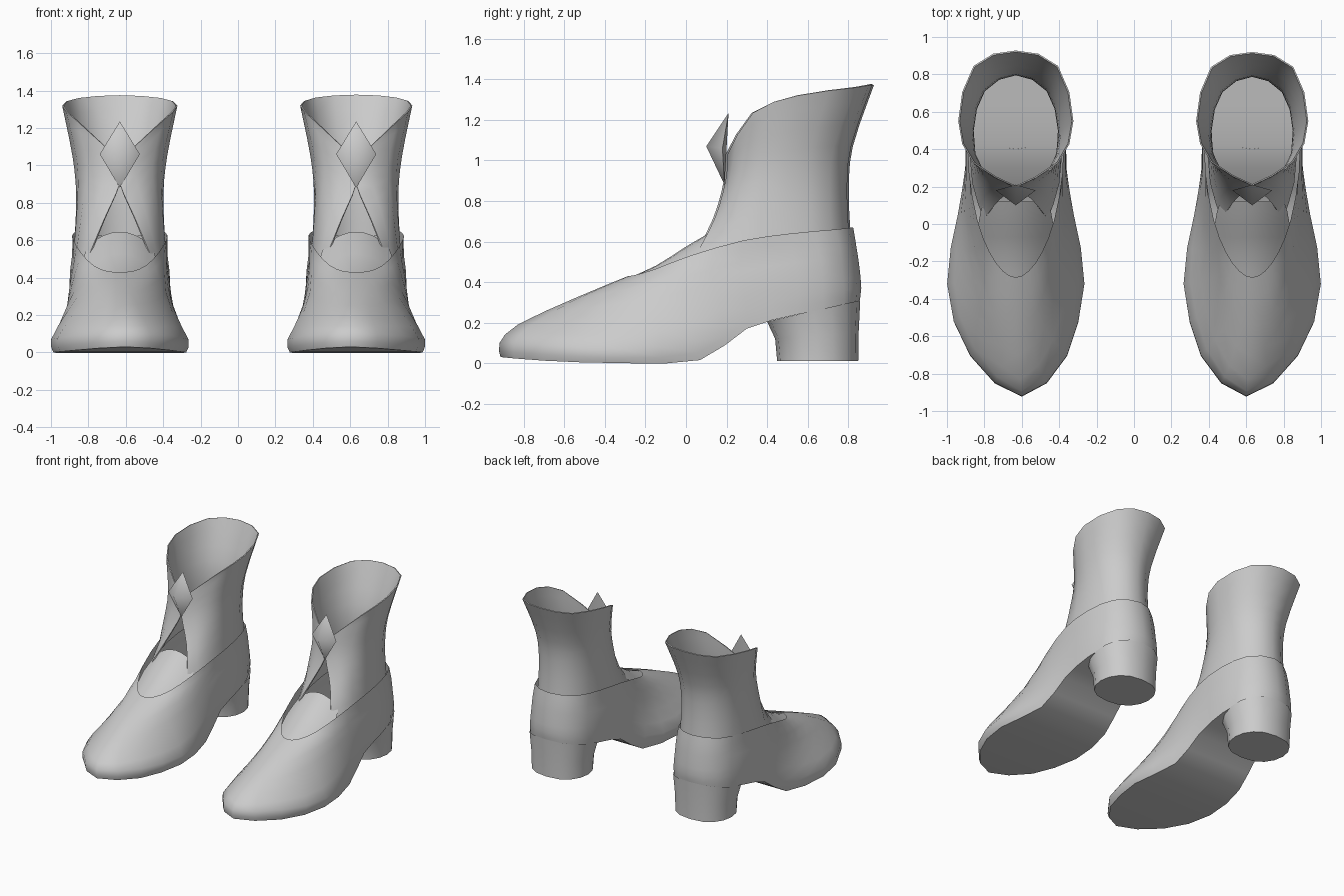
import bpy, bmesh, math
from mathutils import Vector

cube = bpy.data.objects.get("Cube")
if cube:
    bpy.data.objects.remove(cube, do_unlink=True)

GREY = (0.6, 0.6, 0.6, 1.0)
material = bpy.data.materials.new("plain grey")
material.use_nodes = True
material.diffuse_color = GREY
material.node_tree.nodes["Principled BSDF"].inputs["Base Color"].default_value = GREY

BOOT_X = 0.632  # distance of each boot's centre line from the middle


def spline(keys, steps, before=None, after=None):
    """Smooth curve through the keys, with optional phantom end points."""
    pts = [Vector(k) for k in keys]
    pts = [before or pts[0]] + pts + [after or pts[-1]]
    out = []
    for a, b, c, d in zip(pts, pts[1:], pts[2:], pts[3:]):
        for i in range(steps):
            t = i / steps
            out.append(b + (c - a) * (t / 2) + (a * 2 - b * 5 + c * 4 - d) * (t * t / 2)
                       + (b * 3 - a - c * 3 + d) * (t ** 3 / 2))
    return out + [pts[-2]]


def mirrored(p):
    return Vector((-p[0], p[1], p[2]))


def half_shell(levels, around, upward, closed_front):
    """Grid of points for one half of a boot shell, from back to front."""
    rows = [spline(k, around, mirrored(k[1]), mirrored(k[-2]) if closed_front else None)
            for k in levels]
    columns = [spline(c, upward) for c in zip(*rows)]
    return [[Vector((max(p.x, 0), p.y, p.z)) for p in row] for row in zip(*columns)]


def add_grid(bm, rows):
    verts = [[bm.verts.new(p) for p in row] for row in rows]
    for r, s in zip(verts, verts[1:]):
        for i in range(len(r) - 1):
            bm.faces.new((r[i], r[i + 1], s[i + 1], s[i]))


def add_both_halves(bm, rows):
    add_grid(bm, rows)
    add_grid(bm, [[mirrored(p) for p in reversed(row)] for row in rows])


def finish(bm, name, side, angle=40, thickness=0):
    """Weld, place on its side of the pair and shade."""
    bmesh.ops.remove_doubles(bm, verts=bm.verts[:], dist=0.0005)
    for v in bm.verts:
        toe_in = 0.03 * max(0, (-v.co.y - 0.5) / 0.4)
        v.co.x = side * (BOOT_X + v.co.x - toe_in)
    bmesh.ops.recalc_face_normals(bm, faces=bm.faces[:])
    if thickness:
        bmesh.ops.solidify(bm, geom=bm.faces[:], thickness=thickness)
        bmesh.ops.recalc_face_normals(bm, faces=bm.faces[:])
    mesh = bpy.data.meshes.new(name)
    bm.to_mesh(mesh)
    bm.free()
    mesh.materials.append(material)
    obj = bpy.data.objects.new(name, mesh)
    bpy.context.collection.objects.link(obj)
    bpy.ops.object.select_all(action="DESELECT")
    obj.select_set(True)
    bpy.context.view_layer.objects.active = obj
    bpy.ops.object.shade_smooth_by_angle(angle=math.radians(angle))


# Shoe outlines from heel back to toe tip, sole edge first, rim last
sole_edge = [(0, .855, .3), (.19, .78, .28), (.26, .55, .24), (.27, .3, .17),
             (.3, .07, .015), (.355, -.32, 0), (.25, -.7, .012), (0, -.915, .03)]
welt = [(0, .865, .37), (.195, .78, .36), (.265, .55, .33), (.27, .3, .26),
        (.31, .05, .11), (.367, -.32, .07), (.26, -.7, .09), (0, -.92, .1)]
side_line = [(0, .855, .48), (.19, .77, .47), (.26, .55, .45), (.265, .28, .4),
             (.275, .02, .28), (.28, -.3, .22), (.19, -.62, .2), (0, -.83, .19)]
instep = [(0, .84, .58), (.185, .76, .57), (.25, .53, .54), (.25, .27, .5),
          (.24, -.02, .42), (.18, -.27, .37), (.11, -.47, .33), (0, -.55, .32)]
rim = [(0, .825, .67), (.18, .74, .66), (.245, .52, .64), (.25, .28, .605),
       (.205, .02, .53), (.14, -.15, .465), (.07, -.25, .435), (0, -.285, .43)]

# Shaft outlines from back to the front edge of the flap, bottom to top
shaft_levels = [
    [(0, .805, .62), (.17, .72, .62), (.235, .5, .58), (.225, .22, .53), (.165, .03, .5)],
    [(0, .795, .85), (.165, .71, .85), (.225, .5, .84), (.19, .26, .8), (.08, .14, .71)],
    [(0, .815, 1.07), (.18, .73, 1.07), (.245, .5, 1.05), (.17, .28, 1.0), (0, .195, .9)],
    [(0, .92, 1.375), (.22, .84, 1.36), (.3, .55, 1.32), (.22, .33, 1.235), (0, .205, 1.03)],
]

# Heel levels: front y, back y, half width, front z, back z
heel_levels = [(.45, .85, .225, .01, .01), (.44, .852, .23, .12, .15),
               (.4, .86, .25, .205, .31)]


def build_shoe(name, side):
    bm = bmesh.new()
    rows = half_shell([sole_edge, welt, side_line, instep, rim], 2, 2, True)
    add_both_halves(bm, rows)
    finish(bm, name + "_shoe", side, 60)
    # Flat underside spanning the sole edge
    bm = bmesh.new()
    add_grid(bm, [[p, mirrored(p)] for p in rows[0]])
    finish(bm, name + "_sole", side, 30)


def build_shaft(name, side):
    bm = bmesh.new()
    add_both_halves(bm, half_shell(shaft_levels, 2, 3, False))
    finish(bm, name + "_shaft", side, 50, 0.008)


def build_tongue(name, side):
    bm = bmesh.new()
    path = spline([(.08, -.34, .395), (.16, -.15, .48), (.2, 0, .575), (.17, .12, .645)], 2)
    add_grid(bm, [[Vector((p.x * i / 4, p.y, p.z - 2.6 * (p.x * i / 4) ** 2))
                   for i in range(-4, 5)] for p in path])
    finish(bm, name + "_tongue", side)


def build_heel(name, side):
    bm = bmesh.new()
    rings = []
    for front, back, half, z_front, z_back in heel_levels:
        ring = []
        for i in range(16):
            a = math.tau * i / 16
            f = (1 + math.cos(a)) / 2
            width = math.copysign(abs(math.sin(a)) ** 0.8, math.sin(a)) * half
            ring.append(bm.verts.new((width, front + (back - front) * f,
                                      z_front + (z_back - z_front) * f)))
        rings.append(ring)
    for r, s in zip(rings, rings[1:]):
        for i in range(16):
            j = (i + 1) % 16
            bm.faces.new((r[i], r[j], s[j], s[i]))
    bm.faces.new(rings[0])
    finish(bm, name + "_heel", side)


def build_ornament(name, side):
    bm = bmesh.new()
    outline = [bm.verts.new(p) for p in
               ((0, .21, 1.235), (.107, .18, 1.06), (0, .19, .88), (-.107, .18, 1.06))]
    tip = bm.verts.new((0, .1, 1.07))
    for i in range(4):
        bm.faces.new((outline[i], outline[(i + 1) % 4], tip))
    bm.faces.new((outline[0], outline[2], outline[1]))
    bm.faces.new((outline[0], outline[3], outline[2]))
    finish(bm, name + "_diamond_ornament", side, 85)


for boot, direction in (("left", 1), ("right", -1)):
    for build in (build_shoe, build_shaft, build_tongue, build_heel, build_ornament):
        build(boot, direction)
